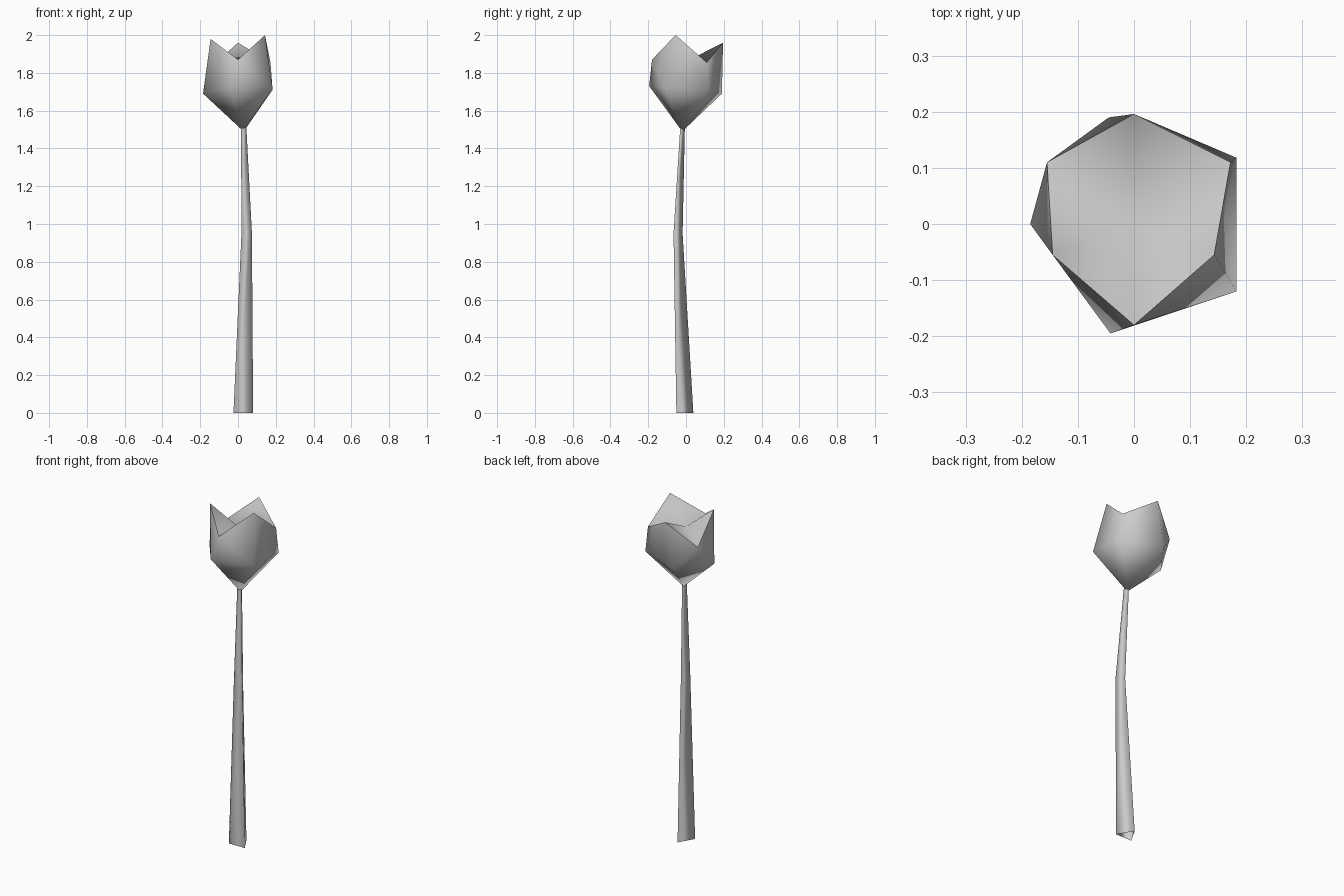
import bpy, bmesh, math

cube = bpy.data.objects.get("Cube")
if cube:
    bpy.data.objects.remove(cube)

grey = bpy.data.materials.new("plain_grey")
grey.use_nodes = True
colour = (0.6, 0.6, 0.6, 1)
grey.diffuse_color = colour
grey.node_tree.nodes["Principled BSDF"].inputs["Base Color"].default_value = colour


def finish(bm, name, angle):
    bmesh.ops.recalc_face_normals(bm, faces=bm.faces)
    mesh = bpy.data.meshes.new(name)
    bm.to_mesh(mesh)
    bm.free()
    mesh.materials.append(grey)
    obj = bpy.data.objects.new(name, mesh)
    bpy.context.collection.objects.link(obj)
    bpy.ops.object.select_all(action="DESELECT")
    obj.select_set(True)
    bpy.context.view_layer.objects.active = obj
    bpy.ops.object.shade_smooth_by_angle(angle=math.radians(angle))


# Stem: three-sided tapering tube, open below, bent slightly halfway up
bm = bmesh.new()
rings = []
for x, y, z, radius in [(0.028, -0.021, 0, 0.06), (0.046, -0.05, 0.95, 0.032),
                        (0.03, -0.022, 1.52, 0.016)]:
    corners = [math.radians(90 + 120 * i) for i in range(3)]
    rings.append([bm.verts.new((x + radius * math.cos(a), y + radius * math.sin(a), z))
                  for a in corners])
for low, high in zip(rings, rings[1:]):
    for i in range(3):
        j = (i + 1) % 3
        bm.faces.new((low[i], low[j], high[j], high[i]))
finish(bm, "stem", 180)

# Flower: five-sided belly below a six-point rim of tips and notches
bm = bmesh.new()
base = bm.verts.new((0.03, -0.02, 1.49))
heart = bm.verts.new((0, 0, 1.86))
belly = [bm.verts.new(p) for p in [
    (0.183, 0.118, 1.71), (-0.045, 0.19, 1.69), (-0.185, 0, 1.69),
    (-0.042, -0.195, 1.73), (0.183, -0.12, 1.72)]]
rim = [bm.verts.new(p) for p in [
    (0.172, 0.11, 1.855), (0, 0.196, 1.96), (-0.155, 0.11, 1.82),
    (-0.145, -0.055, 1.98), (0, -0.18, 1.87), (0.143, -0.055, 2.0)]]

# Fans close the bottom and the sunken top
for ring, centre in ((belly, base), (rim, heart)):
    for a, b in zip(ring, ring[1:] + ring[:1]):
        bm.faces.new((a, b, centre))

# Strip of triangles joins belly and rim: r steps along the rim, b along the belly
i = j = 0
for step in "rbrbrbrbrbr":
    low, high = belly[i % 5], rim[j % 6]
    if step == "r":
        j += 1
        bm.faces.new((low, rim[j % 6], high))
    else:
        i += 1
        bm.faces.new((low, belly[i % 5], high))
finish(bm, "flower", 85)
